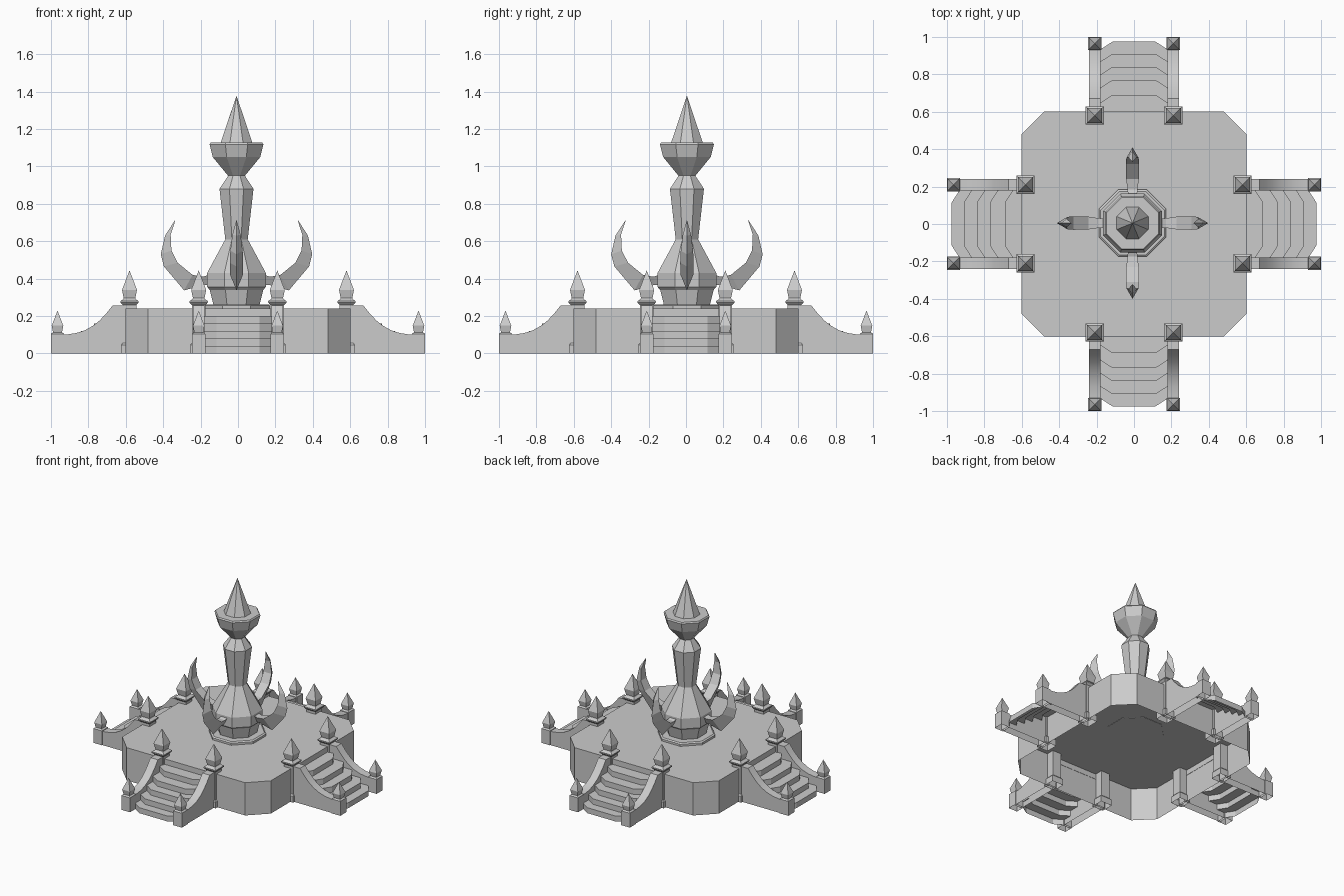
import bpy, bmesh, math
from mathutils import Matrix, Vector

if "Cube" in bpy.data.objects:
    bpy.data.objects.remove(bpy.data.objects["Cube"], do_unlink=True)

stone = bpy.data.materials.new("grey stone")
stone.use_nodes = True
colour = (0.6, 0.6, 0.6, 1)
stone.diffuse_color = colour
stone.node_tree.nodes["Principled BSDF"].inputs["Base Color"].default_value = colour

AXIS = Vector((-0.008, 0.005, 0))


def finish(bm, name):
    mesh = bpy.data.meshes.new(name)
    bm.to_mesh(mesh)
    bm.free()
    mesh.materials.append(stone)
    obj = bpy.data.objects.new(name, mesh)
    bpy.context.collection.objects.link(obj)
    return obj


def loft(bm, rings):
    """Skin closed point rings, cap the ends, and leave the ground side open."""
    loops = [[bm.verts.new(p) for p in ring] for ring in rings]
    for a, b in zip(loops, loops[1:]):
        n = len(a)
        for i in range(n):
            bm.faces.new((a[i], a[(i + 1) % n], b[(i + 1) % n], b[i]))
    bm.faces.new(loops[0][::-1])
    bm.faces.new(loops[-1])
    bmesh.ops.remove_doubles(bm, verts=bm.verts[:], dist=0.0005)
    bmesh.ops.recalc_face_normals(bm, faces=bm.faces[:])
    ground = [f for f in bm.faces if all(v.co.z < 0.001 for v in f.verts)]
    bmesh.ops.delete(bm, geom=ground, context="FACES")


def turned(name, sides, profile, centre):
    """Faceted column with flat sides facing the axes; profile is (half width, z)."""
    bm = bmesh.new()
    k = 1 / math.cos(math.pi / sides)
    angles = [2 * math.pi * (i + 0.5) / sides for i in range(sides)]
    loft(bm, [[(centre[0] + r * k * math.cos(a), centre[1] + r * k * math.sin(a), z)
               for a in angles] for r, z in profile])
    return finish(bm, name)


def four_ways(obj, centre=Vector((0, 0, 0))):
    """Repeat a part on the other three sides."""
    for i, side in enumerate(("front", "right", "back"), 1):
        copy = bpy.data.objects.new(f"{obj.name}_{side}", obj.data)
        copy.matrix_world = (Matrix.Translation(centre)
                             @ Matrix.Rotation(-i * math.pi / 2, 4, "Z")
                             @ Matrix.Translation(-centre))
        bpy.context.collection.objects.link(copy)
    obj.name += "_left"


# Hollow platform with cut corners
bm = bmesh.new()
w, c = 0.602, 0.48
outline = [(w, -c), (w, c), (c, w), (-c, w), (-w, c), (-w, -c), (-c, -w), (c, -w)]
loft(bm, [[(x, y, z) for x, y in outline] for z in (0, 0.24)])
finish(bm, "platform")

# Central tower: plinth, flared body, shaft, bowl and spire
turned("plinth", 8, [(0.18, 0.238), (0.18, 0.255), (0.17, 0.262)], AXIS)
turned("tower", 8, [(0.122, 0.255), (0.143, 0.34), (0.157, 0.355), (0.157, 0.43),
                    (0.06, 0.61), (0.091, 0.88), (0.045, 0.95), (0.127, 1.05),
                    (0.144, 1.118), (0.138, 1.127)], AXIS)
turned("spire", 8, [(0.087, 1.12), (0.0004, 1.377)], AXIS)

# Curved horns: outer ridge (x, z), inner face (x, z), half width
stations = [((0.13, 0.365), (0.13, 0.425), 0.024),
            ((0.18, 0.365), (0.18, 0.41), 0.026),
            ((0.28, 0.337), (0.235, 0.42), 0.034),
            ((0.388, 0.465), (0.315, 0.485), 0.036),
            ((0.405, 0.53), (0.348, 0.55), 0.033),
            ((0.382, 0.63), (0.352, 0.635), 0.022),
            ((0.329, 0.712), (0.327, 0.711), 0.001)]
bm = bmesh.new()
loft(bm, [[Vector(p) + AXIS for p in ((ox, 0, oz), (ix, h, iz), (ix, -h, iz))]
          for (ox, oz), (ix, iz), h in stations])
four_ways(finish(bm, "horn"), AXIS)

# Stairs: open shell of treads and risers with angled corners
bm = bmesh.new()
rows = []
for i, x in enumerate((0.975, 0.91, 0.84, 0.77, 0.69)):
    for z in (0.04 * i, 0.04 * (i + 1)):
        rows.append([bm.verts.new(p) for p in
                     ((x - 0.045, -0.185, z), (x, -0.115, z),
                      (x, 0.115, z), (x - 0.045, 0.185, z))])
rows.append([bm.verts.new((0.6, y, 0.2)) for y in (-0.185, -0.115, 0.115, 0.185)])
for a, b in zip(rows, rows[1:]):
    for i in range(3):
        bm.faces.new((a[i], a[i + 1], b[i + 1], b[i]))
four_ways(finish(bm, "stairs"))

# Swept side walls beside the stairs, smooth along the sweep
sweep = [(0.59, 0), (0.945, 0), (0.945, 0.1), (0.91, 0.102), (0.865, 0.109),
         (0.82, 0.123), (0.775, 0.148), (0.74, 0.176), (0.705, 0.213),
         (0.67, 0.257), (0.59, 0.257)]
for name, s in (("wall_a", 1), ("wall_b", -1)):
    bm = bmesh.new()
    loft(bm, [[(x, s * y, z) for x, z in sweep] for y in (0.18, 0.24)])
    wall = finish(bm, name)
    wall.data.shade_smooth()
    wall.data.set_sharp_from_angle(angle=math.radians(35))
    four_ways(wall)

# Square posts with pointed finials at the top and foot of each wall
tall = [(0.045, 0), (0.045, 0.045), (0.036, 0.055), (0.036, 0.258), (0.049, 0.272),
        (0.049, 0.28), (0.034, 0.29), (0.031, 0.296), (0.04, 0.34), (0.0004, 0.443)]
short = [(0.035, 0), (0.035, 0.105), (0.024, 0.113), (0.031, 0.148), (0.0004, 0.228)]
for name, x, profile in (("upper_post", 0.58, tall), ("lower_post", 0.965, short)):
    for letter, y in (("a", 0.21), ("b", -0.21)):
        four_ways(turned(f"{name}_{letter}", 4, profile, (x, y)))
